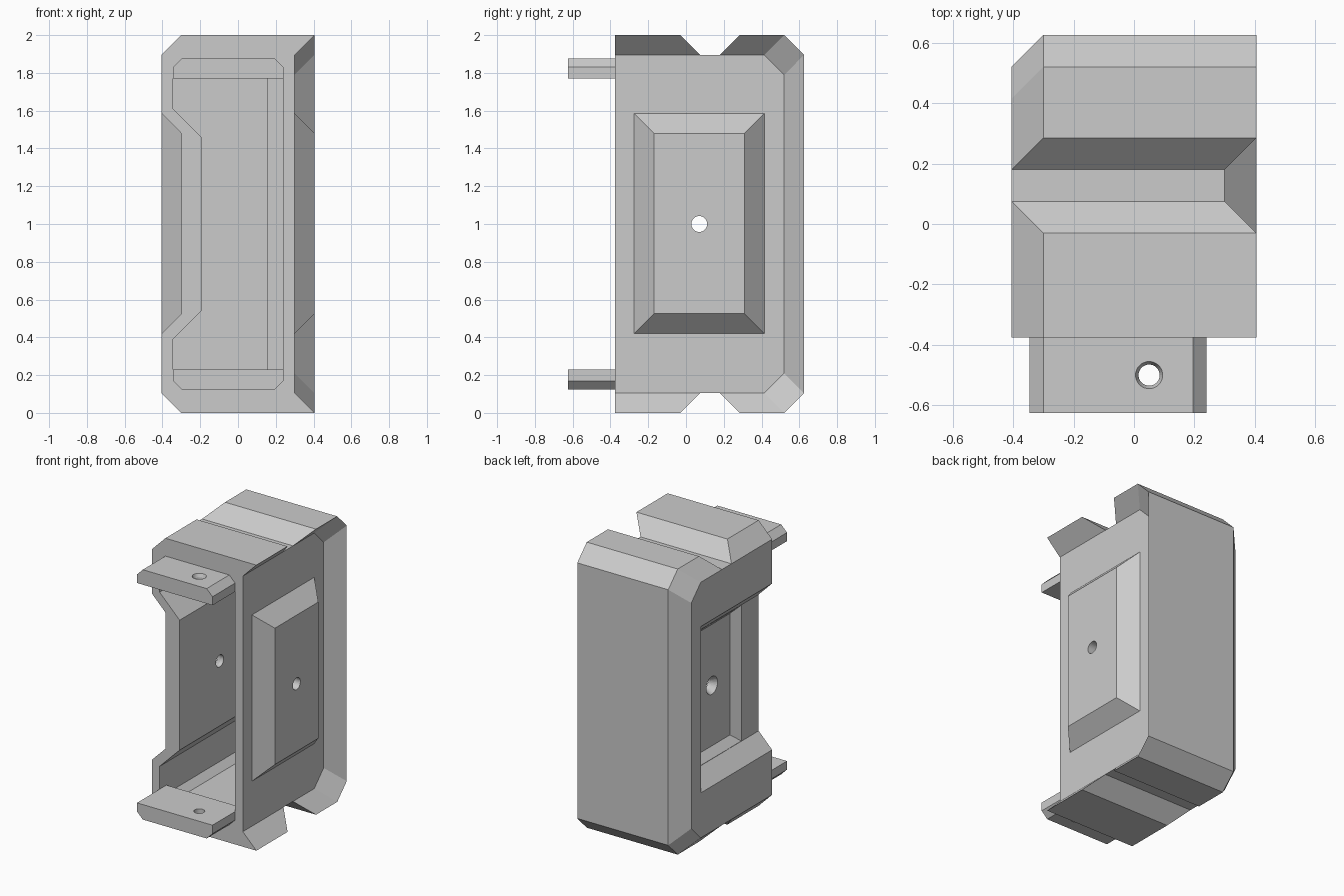
import bpy, bmesh, math
from mathutils import Matrix

old = bpy.data.objects.get("Cube")
if old:
    bpy.data.objects.remove(old)

grey = bpy.data.materials.new("plain grey")
grey.use_nodes = True
colour = (0.6, 0.6, 0.6, 1)
grey.diffuse_color = colour
grey.node_tree.nodes["Principled BSDF"].inputs["Base Color"].default_value = colour


def finish(name, bm, cutter=False):
    bmesh.ops.recalc_face_normals(bm, faces=bm.faces[:])
    mesh = bpy.data.meshes.new(name)
    bm.to_mesh(mesh)
    bm.free()
    mesh.materials.append(grey)
    ob = bpy.data.objects.new(name, mesh)
    bpy.context.collection.objects.link(ob)
    if cutter:
        ob.hide_render = True
        ob.hide_set(True)
    return ob


def solid(name, faces, cutter=False):
    """Faces given as corner loops; shared and collapsed corners are merged."""
    bm, known = bmesh.new(), {}
    for loop in faces:
        vs = []
        for p in loop:
            key = tuple(round(c, 4) for c in p)
            if key not in known:
                known[key] = bm.verts.new(key)
            if known[key] not in vs:
                vs.append(known[key])
        if len(vs) > 2:
            bm.faces.new(vs)
    return finish(name, bm, cutter)


def bridge(a, b):
    n = len(a)
    return [a, b] + [[a[i], a[(i + 1) % n], b[(i + 1) % n], b[i]] for i in range(n)]


def prism(name, xz, y0, y1, cutter=False):
    return solid(name, bridge([(x, y0, z) for x, z in xz], [(x, y1, z) for x, z in xz]), cutter)


def frustum(name, x0, r0, x1, r1, cutter=False):
    def ring(x, r):
        ya, yb, za, zb = r
        return [(x, ya, za), (x, yb, za), (x, yb, zb), (x, ya, zb)]
    return solid(name, bridge(ring(x0, r0), ring(x1, r1)), cutter)


def cone(name, r0, r1, depth, matrix):
    bm = bmesh.new()
    bmesh.ops.create_cone(bm, cap_ends=True, segments=32, radius1=r0, radius2=r1,
                          depth=depth, matrix=matrix)
    return finish(name, bm, True)


def cut(ob, *cutters):
    for c in cutters:
        m = ob.modifiers.new(c.name, "BOOLEAN")
        m.operation, m.solver, m.object = "DIFFERENCE", "EXACT", c


def flip(points):
    return [(a, 2 - z) for a, z in reversed(points)]


# Body: a side outline, chamfered at the left end and undercut at the right
E, B, FRONT, BACK = 0.405, 0.105, -0.375, 0.625
top_full = [(FRONT, 2), (-0.03, 2), (0.075, 2 - B), (0.18, 2 - B), (0.285, 2),
            (BACK - B, 2), (BACK, 2 - B)]
top_inset = [(FRONT, 2 - B), (0.075, 2 - B), (0.075, 2 - B), (0.18, 2 - B), (0.18, 2 - B),
             (BACK - 2 * B, 2 - B), (BACK - B, 2 - 2 * B)]
full, inset = top_full + flip(top_full), top_inset + flip(top_inset)
rings = [[], [], [], []]
for f, i in zip(full, inset):
    low = f == i                       # groove floor corners
    for ring, x, p in zip(rings, (-E, -E if low else B - E, E - B if low else E, E - B),
                          (i, f, f, i)):
        ring.append((x, *p))
faces = [rings[0], rings[3]]
for a, b in zip(rings, rings[1:]):
    faces += [[a[k], a[k + 1], b[k + 1], b[k]] for k in range(len(full) - 1)]
faces.append([r[0] for r in rings] + [r[-1] for r in reversed(rings)])
body = solid("body", faces)

# Hollow inside, open at the front
upper = [(0.24, 1.83), (0.195, 1.875), (-0.3, 1.875), (-0.345, 1.83), (-0.345, 1.61), (-0.19, 1.455)]
cavity = prism("cavity_cutter", upper + flip(upper), -0.5, 0.5, True)

# Side pocket, open at the front, with a deeper floor behind a lip
def pocket_rect(x, front, gap=0):
    d = x + E + gap
    return front, 0.415 - d, 0.42 + d, 1.585 - d


pocket = frustum("pocket_cutter", -0.455, pocket_rect(-0.455, -0.6),
                 -0.3, pocket_rect(-0.3, -0.6), True)
deep = frustum("deep_pocket_cutter", -0.32, pocket_rect(-0.32, -0.205, 0.002),
               -0.25, pocket_rect(-0.25, -0.13, 0.002), True)

# Bolt hole through both sides
along_x = Matrix.Rotation(math.pi / 2, 4, "Y")
bore = cone("bore_cutter", 0.042, 0.042, 1.2, Matrix.Translation((0, 0.07, 1)) @ along_x)
sink = cone("bore_sink_cutter", 0.065, 0.04, 0.045,
            Matrix.Translation((-0.2325, 0.07, 1)) @ along_x)
cut(body, cavity, pocket, deep, bore, sink)

# Raised panel on the other side
panel = frustum("raised_panel", 0.29, (-0.285, 0.425, 0.41, 1.595),
                E, (-0.17, 0.31, 0.525, 1.48))
cut(panel, bore)

# Ledge deep inside the hollow
frustum("inner_ledge", 0.155, (0.3, 0.51, 0.13, 1.87), 0.25, (0.3, 0.51, 0.13, 1.87))

# Two drilled mounting tabs
tab = [(-0.345, 1.77), (0.24, 1.77), (0.24, 1.83), (0.195, 1.875), (-0.3, 1.875), (-0.345, 1.83)]
for name, xz, side in (("upper_tab", tab, 1), ("lower_tab", flip(tab), -1)):
    plate = prism(name, xz, -0.625, -0.3)
    hole = cone(name + "_hole_cutter", 0.035, 0.035, 0.4,
                Matrix.Translation((0.05, -0.5, 1 + side * 0.82)))
    rim = cone(name + "_sink_cutter", 0.035 if side > 0 else 0.047,
               0.047 if side > 0 else 0.035, 0.03,
               Matrix.Translation((0.05, -0.5, 1 + side * 0.865)))
    cut(plate, hole, rim)
